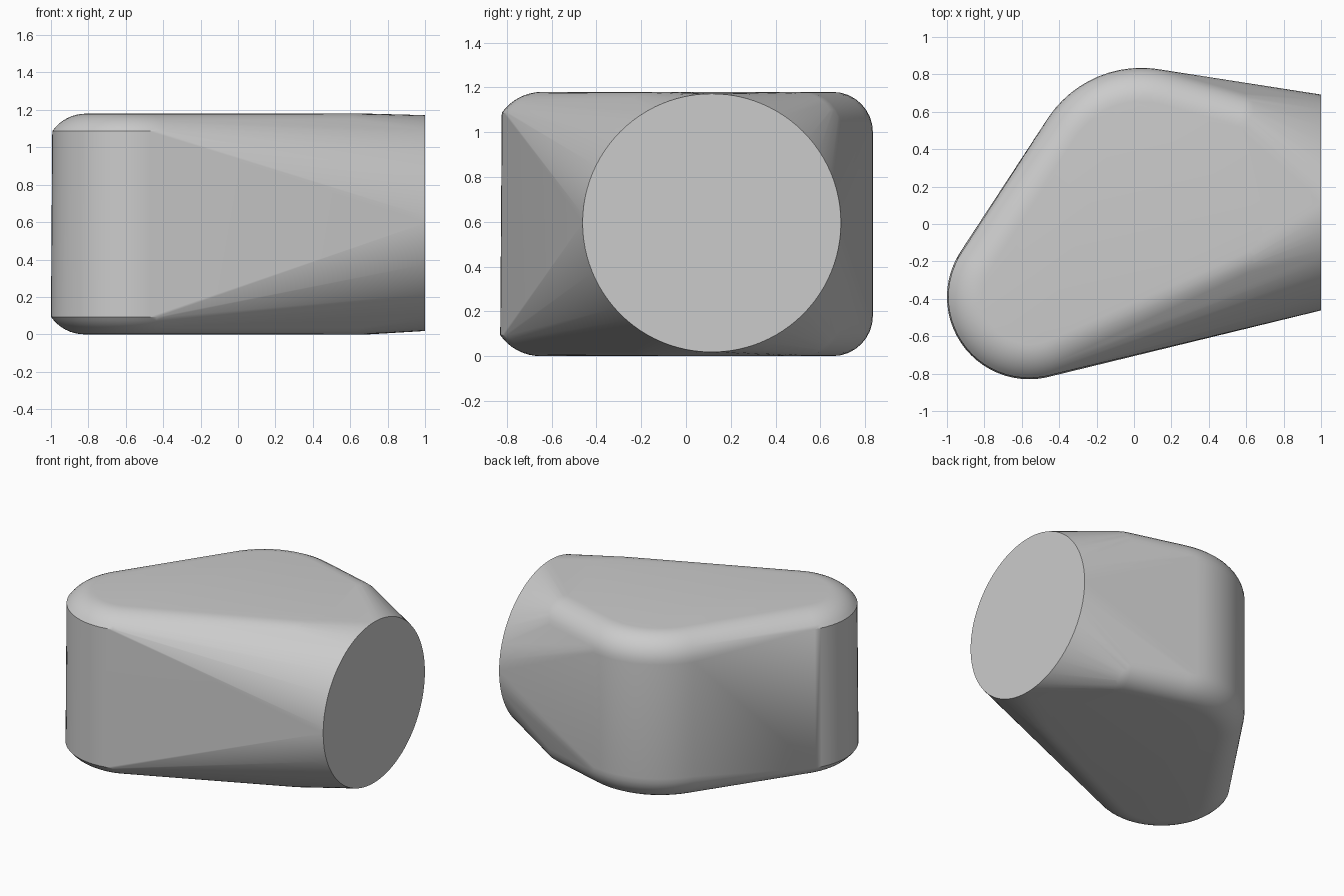
import bpy, bmesh
from math import sin, cos, pi, asin

cube = bpy.data.objects.get("Cube")
if cube:
    bpy.data.objects.remove(cube, do_unlink=True)

HEIGHT = 1.18
STEPS = 8
bm = bmesh.new()


def rounded_post(cx, cy, radius, inset, fillet, taper=0.0, sides=64):
    """Upright round corner whose top and bottom rims are filleted."""
    sweep = asin(inset / fillet)
    for i in range(STEPS + 1):
        a = sweep * i / STEPS
        r = radius - inset + fillet * sin(a)
        drop = fillet * (1 - cos(a))
        for z, ring in ((drop, r), (HEIGHT - drop, r - taper)):
            for k in range(sides):
                t = 2 * pi * k / sides
                bm.verts.new((cx + ring * cos(t), cy + ring * sin(t), z))


# Body corners: front, back, and the two on the way to the round end
rounded_post(-0.56, -0.39, 0.44, 0.18, 0.22, taper=0.007)
rounded_post(0.04, 0.235, 0.60, 0.18, 0.18)
rounded_post(0.53, 0.46, 0.25, 0.18, 0.18)
rounded_post(0.50, 0.02, 0.38, 0.18, 0.18)

# Flat round end
for k in range(96):
    t = 2 * pi * k / 96
    bm.verts.new((1.0, 0.115 + 0.577 * cos(t), 0.595 + 0.577 * sin(t)))

# Stretch one skin over all the outlines
hull = bmesh.ops.convex_hull(bm, input=bm.verts[:])
spare = {v for v in hull["geom_interior"] + hull["geom_unused"]
         if isinstance(v, bmesh.types.BMVert)}
bmesh.ops.delete(bm, geom=list(spare), context='VERTS')
bmesh.ops.dissolve_limit(bm, angle_limit=0.002, verts=bm.verts[:], edges=bm.edges[:])
bmesh.ops.recalc_face_normals(bm, faces=bm.faces[:])

mesh = bpy.data.meshes.new("rounded_body")
bm.to_mesh(mesh)
bm.free()
body = bpy.data.objects.new("rounded_body", mesh)
bpy.context.collection.objects.link(body)

# Plain grey finish
grey = bpy.data.materials.new("light_grey")
grey.use_nodes = True
colour = (0.6, 0.6, 0.6, 1.0)
grey.diffuse_color = colour
grey.node_tree.nodes["Principled BSDF"].inputs["Base Color"].default_value = colour
mesh.materials.append(grey)

bpy.ops.object.select_all(action='DESELECT')
body.select_set(True)
bpy.context.view_layer.objects.active = body
bpy.ops.object.shade_smooth_by_angle(angle=0.5)
